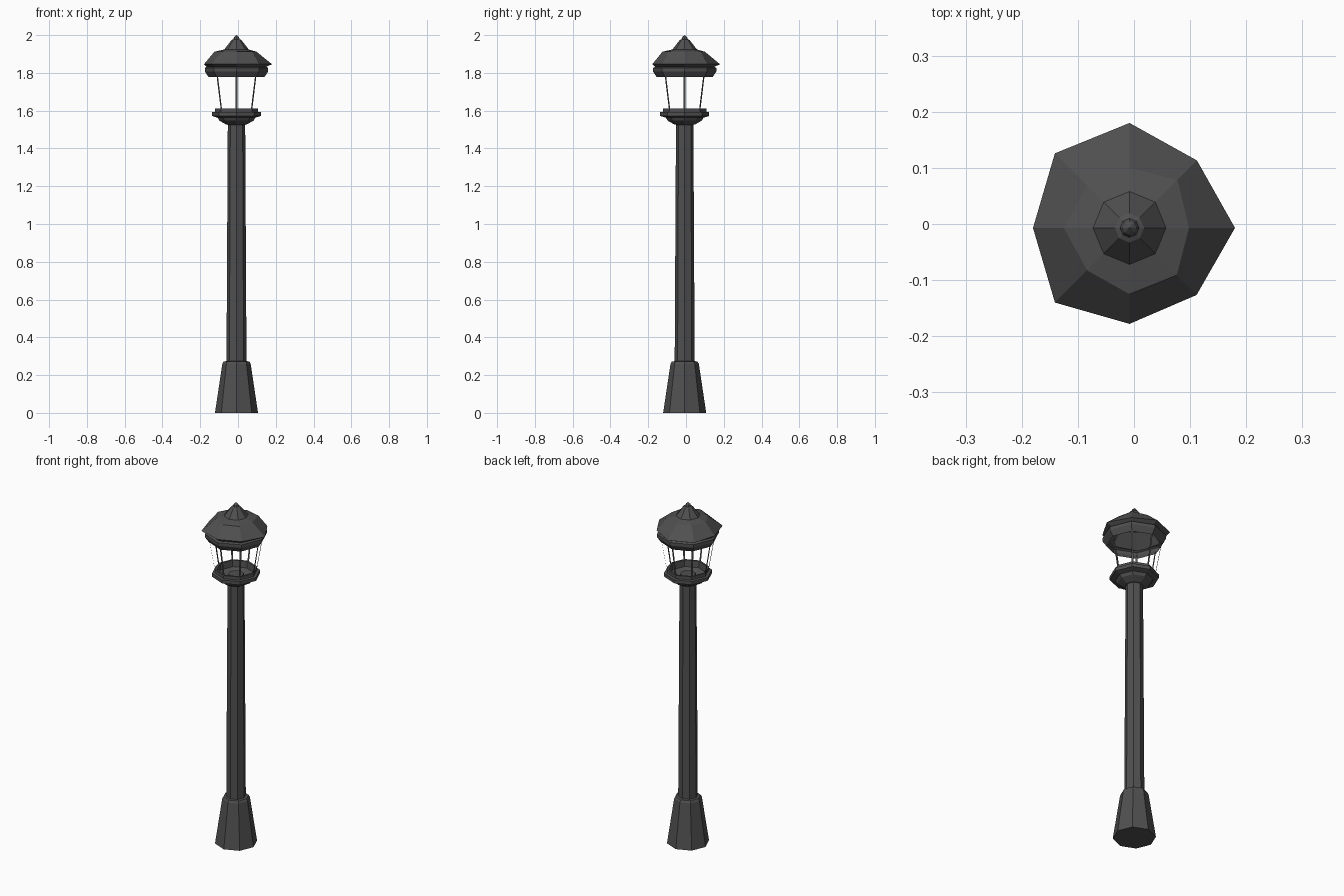
import bpy, bmesh, math
from mathutils import Vector

if "Cube" in bpy.data.objects:
    bpy.data.objects.remove(bpy.data.objects["Cube"])

CX, CY, SIDES = -0.008, -0.007, 8

iron = bpy.data.materials.new("dark_iron")
iron.diffuse_color = (0.08, 0.08, 0.08, 1)
iron.use_nodes = True
iron.node_tree.nodes["Principled BSDF"].inputs["Base Color"].default_value = iron.diffuse_color


def point(r, z, i):
    a = math.tau * i / SIDES
    return Vector((CX + r * math.cos(a), CY + r * math.sin(a), z))


def finish(name, bm):
    bmesh.ops.recalc_face_normals(bm, faces=bm.faces)
    mesh = bpy.data.meshes.new(name)
    bm.to_mesh(mesh)
    bm.free()
    mesh.materials.append(iron)
    obj = bpy.data.objects.new(name, mesh)
    bpy.context.collection.objects.link(obj)
    return obj


def loft(name, profile, cap_bottom=False, cap_top=False):
    """Eight-sided loft; a radius may be one number or one per corner."""
    bm = bmesh.new()
    rings = []
    for r, z in profile:
        radii = r if isinstance(r, (list, tuple)) else [r] * SIDES
        rings.append([bm.verts.new(point(radii[i], z, i)) for i in range(SIDES)])
    for a, b in zip(rings, rings[1:]):
        for i in range(SIDES):
            j = (i + 1) % SIDES
            bm.faces.new((a[i], a[j], b[j], b[i]))
    if cap_bottom:
        bm.faces.new(rings[0][::-1])
    if cap_top:
        bm.faces.new(rings[-1])
    return finish(name, bm)


# Tapered foot and long column
loft("base", [(0.114, 0), (0.075, 0.26), (0.068, 0.272), (0.045, 0.275)],
     cap_bottom=True, cap_top=True)
loft("post", [(0.053, 0.27), (0.046, 1.54)], cap_top=True)

# Hollow tray that holds the lantern, with the lamp socket in it
loft("lantern_tray", [(0.045, 1.525), (0.055, 1.527), (0.09, 1.547), (0.1, 1.563),
                      (0.13, 1.572), (0.13, 1.592), (0.115, 1.594), (0.115, 1.612),
                      (0.104, 1.612), (0.1, 1.575), (0.055, 1.555)], cap_top=True)
loft("lamp_socket", [(0.045, 1.553), (0.042, 1.58)], cap_top=True)

# Thin flat bars, one on each corner
bm = bmesh.new()
for i in range(SIDES):
    a = math.tau * i / SIDES
    side = Vector((-math.sin(a), math.cos(a), 0)) * 0.005
    low, high = point(0.112, 1.60, i), point(0.145, 1.79, i)
    bm.faces.new([bm.verts.new(p) for p in (low - side, low + side, high + side, high - side)])
finish("lantern_bars", bm)

# Open-bottomed roof with a hand-shaped, uneven eave
eave = [0.188, 0.17, 0.187, 0.188, 0.172, 0.188, 0.171, 0.169]
shoulder = [0.106, 0.121, 0.107, 0.108, 0.117, 0.107, 0.118, 0.119]
loft("roof", [(0.147, 1.777), (0.168, 1.808), (0.168, 1.826), (0.157, 1.832),
              (eave, 1.846), (shoulder, 1.912), (0.065, 1.924)], cap_top=True)

# Finial on top of the roof
loft("finial", [(0.065, 1.924), (0.026, 1.974), (0.017, 1.978), (0.012, 1.99), (0.001, 2.0)],
     cap_top=True)
